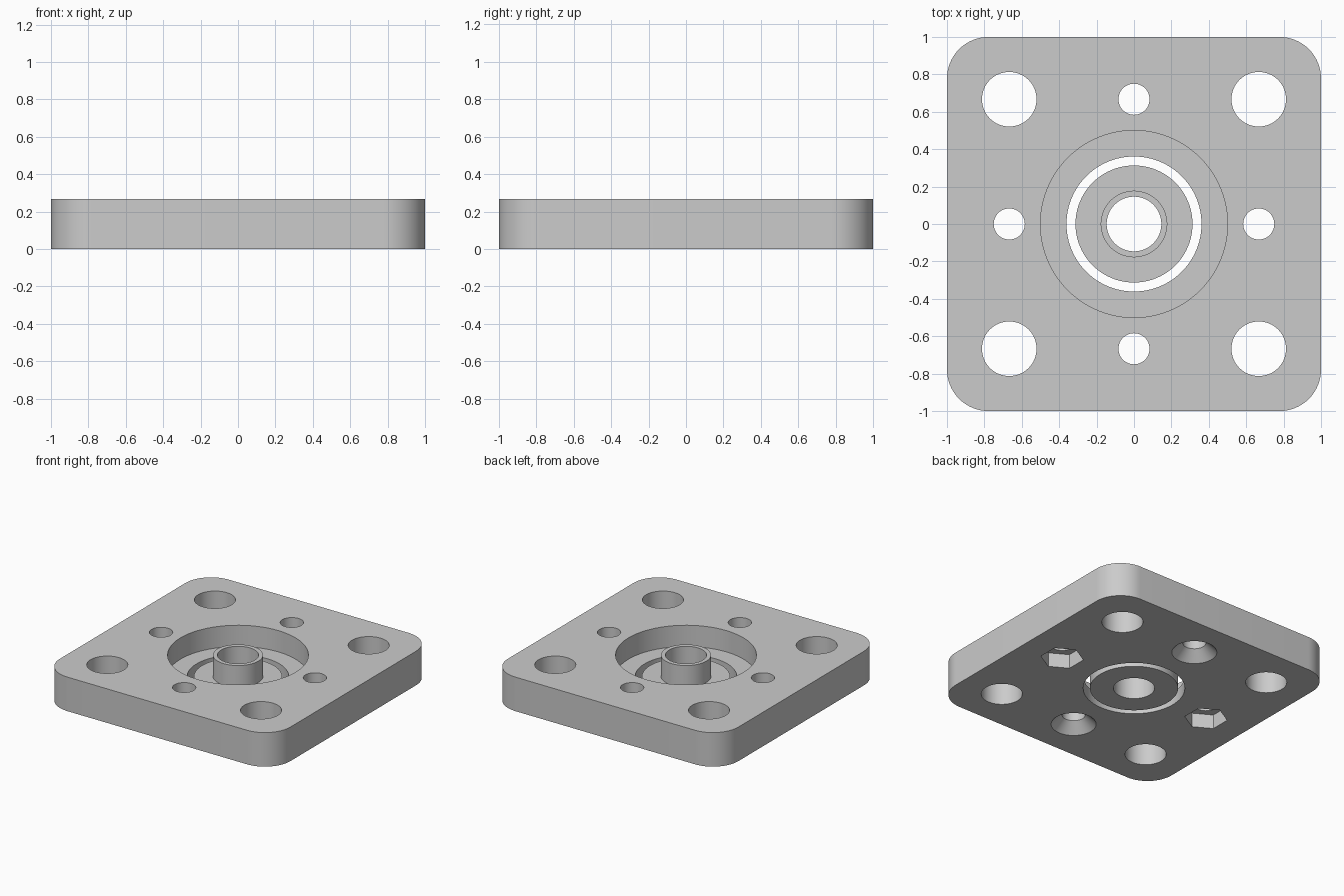
import bpy
import bmesh
from math import cos, sin, pi, radians

HEIGHT = 0.267      # plate thickness
FLOOR = 0.1         # thickness left under the round recess
REACH = 0.667       # distance of holes from the centre lines
SEGMENTS = 64

if "Cube" in bpy.data.objects:
    bpy.data.objects.remove(bpy.data.objects["Cube"], do_unlink=True)

grey = bpy.data.materials.new("light grey")
grey.use_nodes = True
colour = (0.6, 0.6, 0.6, 1)
grey.diffuse_color = colour
grey.node_tree.nodes["Principled BSDF"].inputs["Base Color"].default_value = colour


def add_object(name, bm):
    bmesh.ops.recalc_face_normals(bm, faces=bm.faces)
    mesh = bpy.data.meshes.new(name)
    bm.to_mesh(mesh)
    bm.free()
    mesh.materials.append(grey)
    obj = bpy.data.objects.new(name, mesh)
    bpy.context.collection.objects.link(obj)
    return obj


def prism(name, outline, bottom, top):
    bm = bmesh.new()
    face = bm.faces.new([bm.verts.new((x, y, bottom)) for x, y in outline])
    result = bmesh.ops.extrude_face_region(bm, geom=[face])
    for v in result["geom"]:
        if isinstance(v, bmesh.types.BMVert):
            v.co.z = top
    return add_object(name, bm)


def lathe(name, profile, closed=False, x=0, y=0, sides=SEGMENTS):
    """Revolve (radius, z) points; an open profile gets flat end caps."""
    bm = bmesh.new()
    rings = [[bm.verts.new((x + r * cos(2 * pi * i / sides),
                            y + r * sin(2 * pi * i / sides), z))
              for i in range(sides)] for r, z in profile]
    pairs = list(zip(rings, rings[1:]))
    if closed:
        pairs.append((rings[-1], rings[0]))
    else:
        bm.faces.new(rings[0])
        bm.faces.new(rings[-1])
    for a, b in pairs:
        for i in range(sides):
            j = (i + 1) % sides
            bm.faces.new((a[i], a[j], b[j], b[i]))
    return add_object(name, bm)


def cut(target, cutter):
    cutter.hide_render = True
    mod = target.modifiers.new("cut", "BOOLEAN")
    mod.operation = "DIFFERENCE"
    mod.solver = "EXACT"
    mod.object = cutter
    bpy.context.view_layer.objects.active = target
    bpy.ops.object.modifier_apply(modifier=mod.name)
    bpy.data.objects.remove(cutter, do_unlink=True)


# Square plate with rounded corners
radius, steps = 0.222, 16
outline = []
for corner, (sx, sy) in enumerate([(1, 1), (-1, 1), (-1, -1), (1, -1)]):
    for i in range(steps + 1):
        a = (corner + i / steps) * pi / 2
        outline.append((sx * (1 - radius) + radius * cos(a),
                        sy * (1 - radius) + radius * sin(a)))
plate = prism("plate", outline, 0, HEIGHT)

# Round recess stepping down to the through opening around the hub
cut(plate, lathe("recess_cutter", [(0.361, -0.1), (0.361, FLOOR),
                                   (0.5, FLOOR), (0.5, 0.5)], sides=96))

# Large corner holes
for sx in (-1, 1):
    for sy in (-1, 1):
        cut(plate, lathe("corner_hole_cutter", [(0.146, -0.1), (0.146, 0.5)],
                         x=sx * REACH, y=sy * REACH))

# Screw holes: countersunk at front and back, nut pockets at the sides
screw, sink, nut = 0.083, 0.16, 0.153
for s in (-1, 1):
    cut(plate, lathe("countersink_cutter",
                     [(sink, -0.1), (sink, 0), (screw, sink - screw), (screw, 0.5)],
                     y=s * REACH))
    cut(plate, lathe("side_hole_cutter", [(screw, -0.1), (screw, 0.5)], x=s * REACH))
    hexagon = [(s * REACH + nut * cos(radians(30 + 60 * i)),
                nut * sin(radians(30 + 60 * i))) for i in range(6)]
    cut(plate, prism("nut_pocket_cutter", hexagon, -0.1, 0.111))

# Centre hub: flat disc with an upright tube
hub = lathe("centre_hub", [(0.146, 0), (0.313, 0), (0.313, FLOOR), (0.178, FLOOR),
                           (0.178, HEIGHT), (0.146, HEIGHT)], closed=True, sides=96)

for obj in (plate, hub):
    bpy.ops.object.select_all(action="DESELECT")
    obj.select_set(True)
    bpy.context.view_layer.objects.active = obj
    bpy.ops.object.shade_smooth_by_angle(angle=radians(30))
